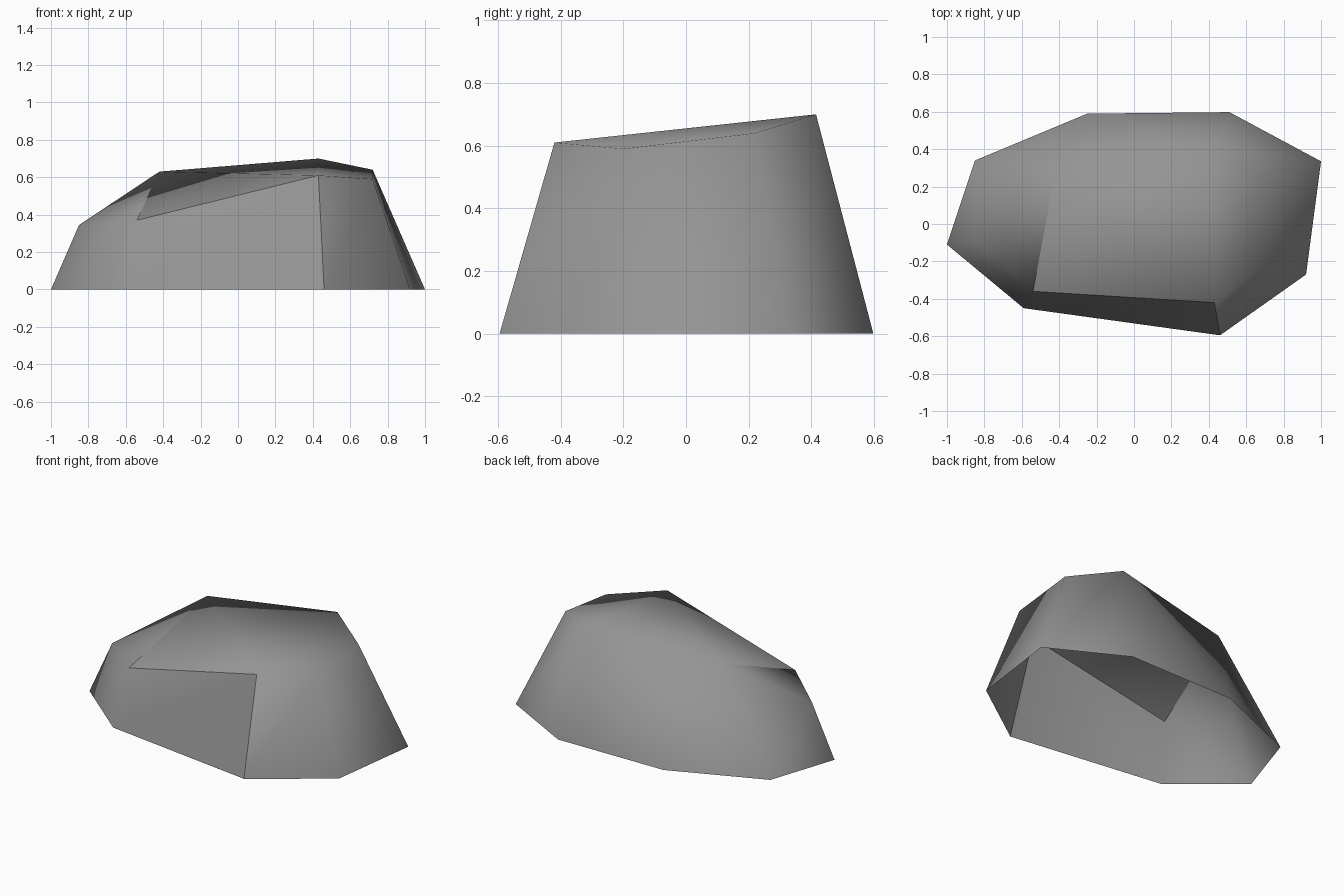
import bpy
import bmesh

cube = bpy.data.objects.get("Cube")
if cube:
    bpy.data.objects.remove(cube, do_unlink=True)

# One grey stone colour
stone = bpy.data.materials.new("stone_grey")
stone.use_nodes = True
grey = (0.3, 0.3, 0.3, 1.0)
stone.diffuse_color = grey
stone.node_tree.nodes["Principled BSDF"].inputs["Base Color"].default_value = grey

# Ground outline (lower case) and upper rim (upper case)
points = {
    "a": (0.46, -0.595, 0), "b": (0.92, -0.27, 0), "c": (1.0, 0.335, 0),
    "d": (0.51, 0.598, 0), "e": (-0.25, 0.59, 0), "f": (-0.85, 0.34, 0),
    "g": (-1.0, -0.11, 0), "h": (-0.59, -0.45, 0),
    "A": (0.43, -0.42, 0.61), "B": (0.72, -0.2, 0.59), "C": (0.72, 0.22, 0.64),
    "D": (0.43, 0.415, 0.70), "E": (-0.42, 0.28, 0.63),
    "G": (-0.85, -0.09, 0.345), "H": (-0.54, -0.36, 0.37),
}
walls = "abB aBA bcC bCB cdD cDC deD eED efE fGE fgG ghH gHG haA hAH"
top = "AED AEH ABD BCD GHE"
sharp_edges = {frozenset(pair) for pair in ("aA", "AH", "HE")}

# Rock shell, open underneath
bm = bmesh.new()
verts = {name: bm.verts.new(co) for name, co in points.items()}
for face in (walls + " " + top).split():
    bm.faces.new([verts[n] for n in face]).smooth = True
bmesh.ops.recalc_face_normals(bm, faces=bm.faces)
if sum(f.normal.z for f in bm.faces) < 0:
    bmesh.ops.reverse_faces(bm, faces=bm.faces)

# Hard creases around the front face and the left shoulder
names = {v: n for n, v in verts.items()}
for edge in bm.edges:
    edge.smooth = frozenset(names[v] for v in edge.verts) not in sharp_edges

mesh = bpy.data.meshes.new("rock")
bm.to_mesh(mesh)
bm.free()
mesh.materials.append(stone)
rock = bpy.data.objects.new("rock", mesh)
bpy.context.collection.objects.link(rock)
